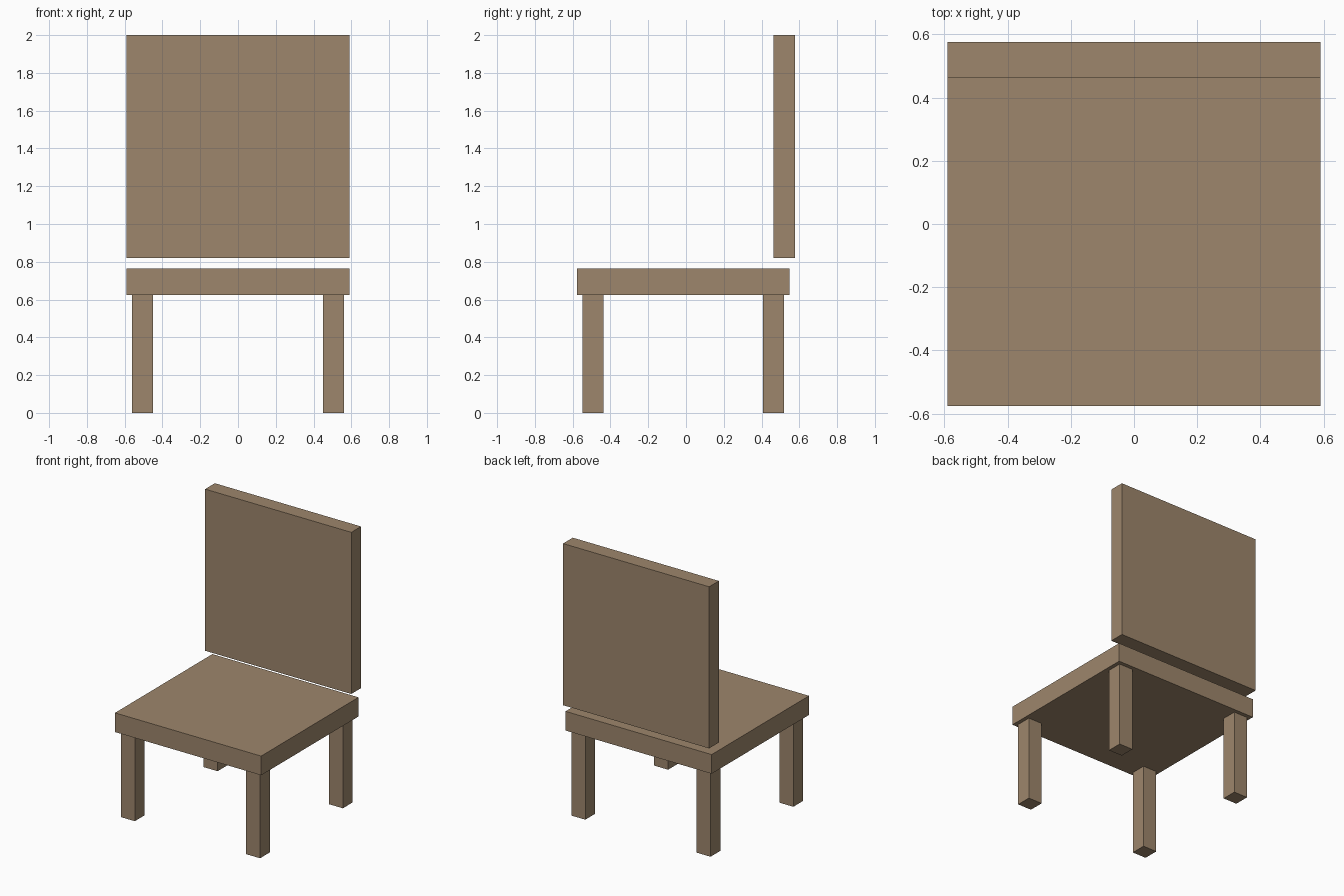
import bpy

if "Cube" in bpy.data.objects:
    bpy.data.objects.remove(bpy.data.objects["Cube"])

wood = bpy.data.materials.new("wood")
wood.diffuse_color = (0.34, 0.24, 0.15, 1.0)
wood.use_nodes = True
wood.node_tree.nodes["Principled BSDF"].inputs["Base Color"].default_value = wood.diffuse_color


def box(name, x, y, z):
    """Box spanning the (min, max) range on each axis."""
    spans = (x, y, z)
    bpy.ops.mesh.primitive_cube_add(size=1, location=[(a + b) / 2 for a, b in spans])
    obj = bpy.context.object
    obj.name = name
    obj.scale = [b - a for a, b in spans]
    bpy.ops.object.transform_apply(location=False, rotation=False, scale=True)
    obj.data.materials.append(wood)
    return obj


HALF_WIDTH = 0.59
LEG = 0.112
INSET = 0.028
SEAT_FRONT, SEAT_BACK = -0.576, 0.547
SEAT_BOTTOM, SEAT_TOP = 0.624, 0.764

# Seat slab
box("seat", (-HALF_WIDTH, HALF_WIDTH), (SEAT_FRONT, SEAT_BACK), (SEAT_BOTTOM, SEAT_TOP))

# Backrest panel, floating just above the seat
box("backrest", (-HALF_WIDTH, HALF_WIDTH), (0.464, 0.576), (0.82, 2.0))

# Four square legs, inset from the seat edges
x_outer = HALF_WIDTH - INSET
rows = {"front": SEAT_FRONT + INSET, "back": SEAT_BACK - INSET - LEG}
sides = {"left": -x_outer, "right": x_outer - LEG}
for row, y in rows.items():
    for side, x in sides.items():
        box(f"{row}_{side}_leg", (x, x + LEG), (y, y + LEG), (0.0, SEAT_BOTTOM))
